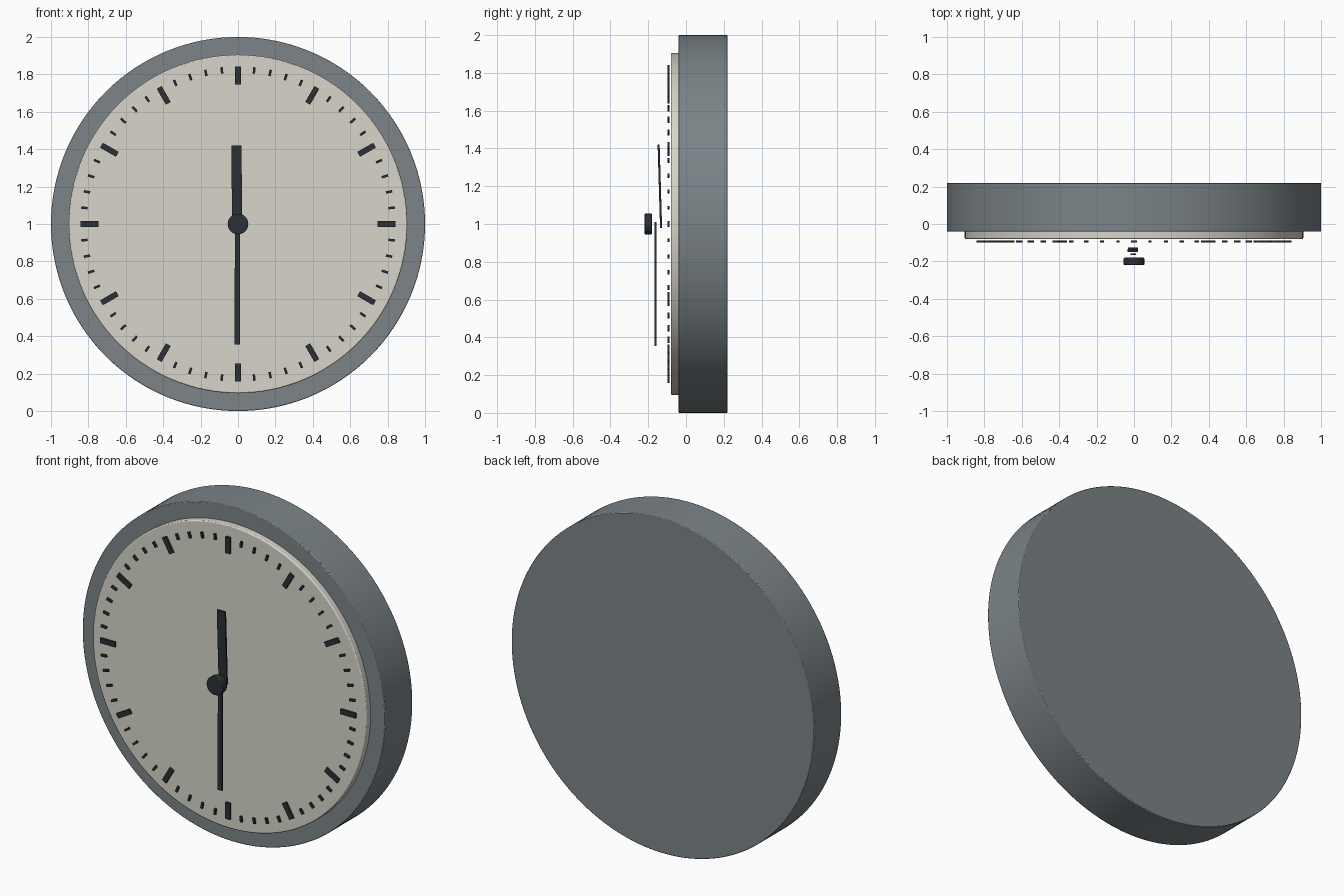
import bpy, bmesh, math
from mathutils import Matrix, Vector

if "Cube" in bpy.data.objects:
    bpy.data.objects.remove(bpy.data.objects["Cube"])


def material(name, rgb):
    m = bpy.data.materials.new(name)
    m.diffuse_color = (*rgb, 1)
    m.use_nodes = True
    m.node_tree.nodes["Principled BSDF"].inputs["Base Color"].default_value = m.diffuse_color
    return m


CASE = material("slate_grey", (0.20, 0.23, 0.245))
FACE = material("warm_white", (0.68, 0.66, 0.59))
DARK = material("charcoal", (0.025, 0.03, 0.035))


def finish(name, bm, mat, bevel=0.0):
    me = bpy.data.meshes.new(name)
    bm.to_mesh(me)
    bm.free()
    me.materials.append(mat)
    ob = bpy.data.objects.new(name, me)
    bpy.context.collection.objects.link(ob)
    bpy.ops.object.select_all(action='DESELECT')
    ob.select_set(True)
    bpy.context.view_layer.objects.active = ob
    if bevel:
        mod = ob.modifiers.new("soft_edge", 'BEVEL')
        mod.width, mod.segments = bevel, 2
        mod.limit_method = 'ANGLE'
    else:
        return ob
    bpy.ops.object.shade_smooth_by_angle(angle=math.radians(30))
    return ob


def disc(name, r, y0, y1, mat, segs, bevel):
    # Cylinder facing -y, centred on the dial axis
    bm = bmesh.new()
    place = Matrix.Translation((0, (y0 + y1) / 2, 1)) @ Matrix.Rotation(math.pi / 2, 4, 'X')
    bmesh.ops.create_cone(bm, cap_ends=True, segments=segs, radius1=r, radius2=r,
                          depth=abs(y1 - y0), matrix=place)
    return finish(name, bm, mat, bevel)


def add_box(bm, size, place):
    bmesh.ops.create_cube(bm, size=1, matrix=place @ Matrix.Diagonal((*size, 1)))


def bar(name, start, end, width, thick, mat):
    # Flat clock hand running from start to end
    a, b = Vector(start), Vector(end)
    z = (b - a).normalized()
    x = Vector((0, 1, 0)).cross(z).normalized()
    rot = Matrix((x, z.cross(x), z)).transposed().to_4x4()
    bm = bmesh.new()
    add_box(bm, (width, thick, (b - a).length), Matrix.Translation((a + b) / 2) @ rot)
    return finish(name, bm, mat)


def marks(name, steps, inner, outer, width):
    # Ring of raised minute bars
    bm = bmesh.new()
    for i in steps:
        place = (Matrix.Translation((0, -0.093, 1)) @ Matrix.Rotation(math.radians(6 * i), 4, 'Y')
                 @ Matrix.Translation((0, 0, (inner + outer) / 2)))
        add_box(bm, (width, 0.012, outer - inner), place)
    return finish(name, bm, DARK)


# Case and dial
disc("case", 1.0, -0.04, 0.22, CASE, 128, 0.004)
disc("dial", 0.905, -0.08, -0.035, FACE, 128, 0.006)

# Hour and minute marks
marks("hour_marks", range(0, 60, 5), 0.745, 0.843, 0.03)
marks("minute_marks", [i for i in range(60) if i % 5], 0.808, 0.843, 0.013)

# Hands and centre cap
bar("hour_hand", (-0.005, -0.132, 0.98), (-0.008, -0.145, 1.42), 0.054, 0.011, DARK)
bar("minute_hand", (-0.003, -0.162, 1.01), (-0.004, -0.162, 0.355), 0.028, 0.009, DARK)
disc("centre_cap", 0.055, -0.22, -0.18, DARK, 48, 0.004)
